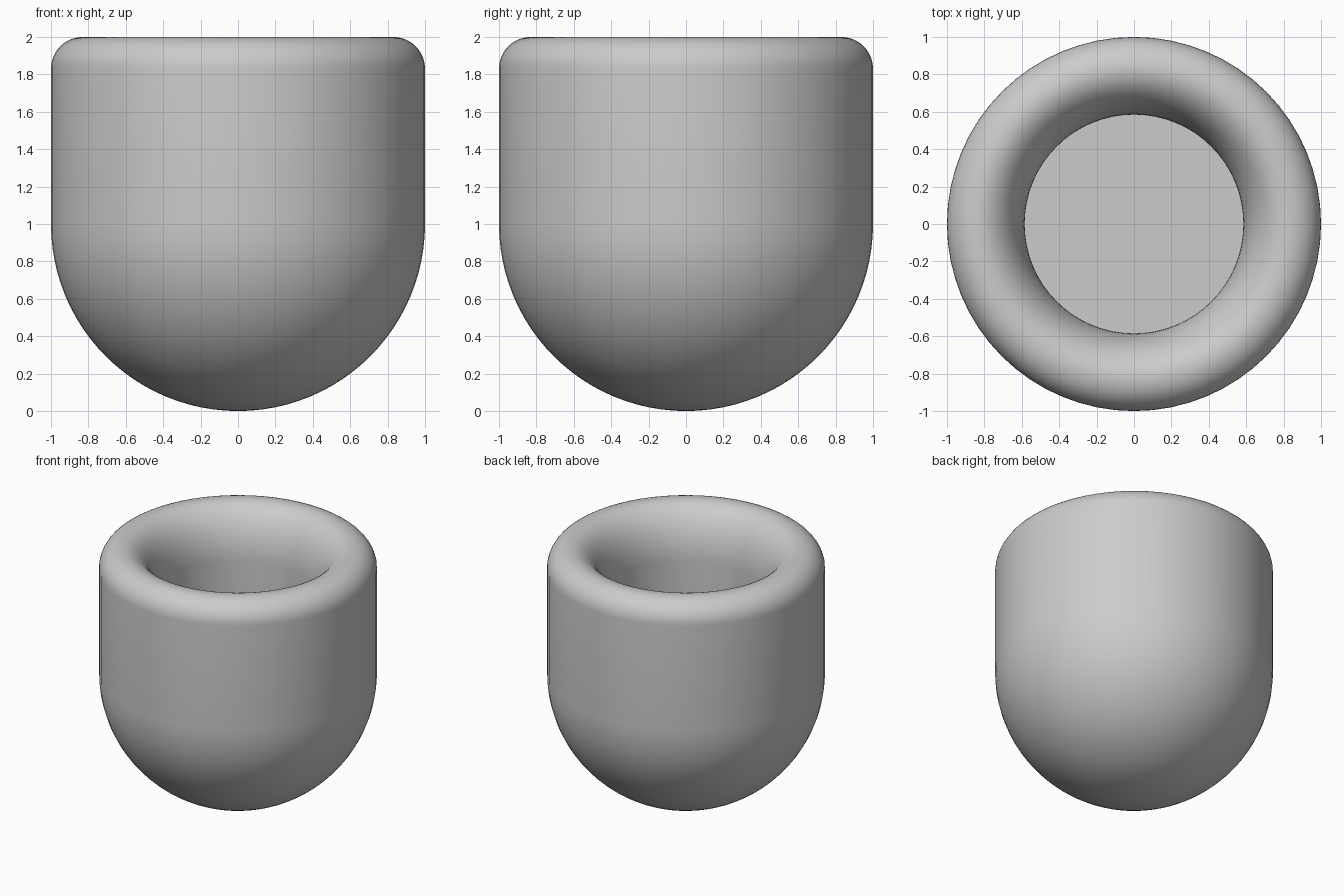
import bpy, bmesh, math

if "Cube" in bpy.data.objects:
    bpy.data.objects.remove(bpy.data.objects["Cube"])

SEG = 64
WALL_R, HOLE_R = 1.0, 0.585      # outer and inner radius
LIP = 0.17                       # outer rounding of the rim
RIM_R = WALL_R - LIP             # crest of the rim
FLOOR_Z, MOUTH_DEPTH = 1.0, 0.40


def arc(cx, cz, rx, rz, a0, a1, n):
    """Points along an elliptical arc, angles in degrees."""
    pts = []
    for i in range(n + 1):
        a = math.radians(a0 + (a1 - a0) * i / n)
        pts.append((cx + rx * math.cos(a), cz + rz * math.sin(a)))
    return pts


# Cross-section: round bottom, straight wall, rounded rim, flared mouth, flat floor
profile = arc(0, 1, WALL_R, 1, -90, 0, 24)
profile += arc(RIM_R, 2 - LIP, LIP, LIP, 0, 90, 10)
profile += arc(RIM_R, 2 - MOUTH_DEPTH, RIM_R - HOLE_R, MOUTH_DEPTH, 90, 180, 16)[1:]
profile += [(HOLE_R, FLOOR_Z), (0, FLOOR_Z)]

# Revolve the cross-section around the vertical axis
bm = bmesh.new()
verts = [bm.verts.new((max(r, 0), 0, z)) for r, z in profile]
edges = [bm.edges.new(pair) for pair in zip(verts, verts[1:])]
bmesh.ops.spin(bm, geom=verts + edges, axis=(0, 0, 1), cent=(0, 0, 0),
               angle=2 * math.pi, steps=SEG, use_merge=True)
bmesh.ops.remove_doubles(bm, verts=bm.verts, dist=1e-4)
bmesh.ops.recalc_face_normals(bm, faces=bm.faces)
mesh = bpy.data.meshes.new("cup")
bm.to_mesh(mesh)
bm.free()

cup = bpy.data.objects.new("cup", mesh)
bpy.context.collection.objects.link(cup)

# Single plain grey
grey = bpy.data.materials.new("light_grey")
grey.diffuse_color = (0.6, 0.6, 0.6, 1)
grey.use_nodes = True
grey.node_tree.nodes["Principled BSDF"].inputs["Base Color"].default_value = grey.diffuse_color
mesh.materials.append(grey)

bpy.context.view_layer.objects.active = cup
cup.select_set(True)
bpy.ops.object.shade_smooth_by_angle(angle=math.radians(35))
